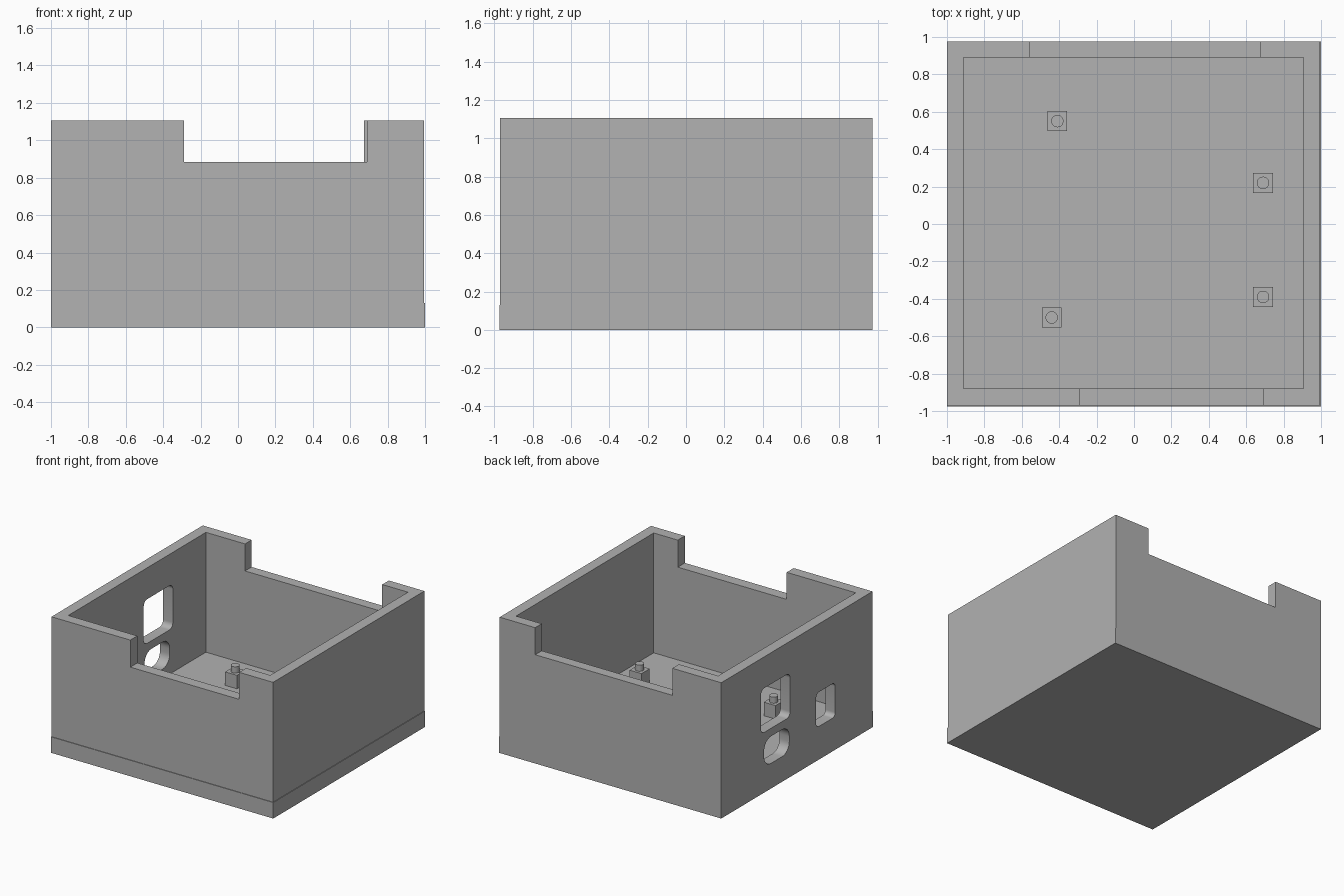
import bpy, bmesh, math

cube = bpy.data.objects.get("Cube")
if cube:
    bpy.data.objects.remove(cube, do_unlink=True)

GREY = (0.445, 0.445, 0.445, 1.0)
grey = bpy.data.materials.new("plain_grey")
grey.use_nodes = True
grey.diffuse_color = GREY
grey.node_tree.nodes["Principled BSDF"].inputs["Base Color"].default_value = GREY

FLOOR, TOP, NOTCH = 0.13, 1.105, 0.885


def finish(name, bm):
    bmesh.ops.recalc_face_normals(bm, faces=bm.faces)
    mesh = bpy.data.meshes.new(name)
    bm.to_mesh(mesh)
    bm.free()
    mesh.materials.append(grey)
    ob = bpy.data.objects.new(name, mesh)
    bpy.context.collection.objects.link(ob)
    return ob


def box(name, x, y, z):
    """Box from three (low, high) ranges."""
    bm = bmesh.new()
    bmesh.ops.create_cube(bm, size=1)
    for v in bm.verts:
        v.co = [r[0] if c < 0 else r[1] for c, r in zip(v.co, (x, y, z))]
    return finish(name, bm)


def rounded_port(name, y, z, radius, steps=8):
    """Rounded rectangle in the side wall plane, extruded through the wall."""
    bm = bmesh.new()
    corners = [(y[1], z[1]), (y[0], z[1]), (y[0], z[0]), (y[1], z[0])]
    mid_y, mid_z = sum(y) / 2, sum(z) / 2
    ring = []
    for i, (cy, cz) in enumerate(corners):
        cy -= math.copysign(radius, cy - mid_y)
        cz -= math.copysign(radius, cz - mid_z)
        for s in range(steps + 1):
            a = (i + s / steps) * math.pi / 2
            ring.append(bm.verts.new((-1.1, cy + radius * math.cos(a),
                                      cz + radius * math.sin(a))))
    face = bm.faces.new(ring)
    side = bmesh.ops.extrude_face_region(bm, geom=[face])["geom"]
    moved = [g for g in side if isinstance(g, bmesh.types.BMVert)]
    bmesh.ops.translate(bm, verts=moved, vec=(0.3, 0, 0))
    return finish(name, bm)


def cut(target, cutter):
    cutter.hide_render = True
    mod = target.modifiers.new("cut", 'BOOLEAN')
    mod.operation, mod.solver, mod.object = 'DIFFERENCE', 'EXACT', cutter
    bpy.context.view_layer.objects.active = target
    bpy.ops.object.modifier_apply(modifier=mod.name)
    bpy.data.objects.remove(cutter, do_unlink=True)


# Base plate, a hair wider than the walls at the front and left
box("base_plate", (-1, 1), (-0.975, 0.975), (0, FLOOR))

# Wall ring with open notches front and back
walls = box("walls", (-1, 0.995), (-0.97, 0.975), (FLOOR, TOP))
cut(walls, box("cavity", (-0.912, 0.907), (-0.88, 0.89), (0, 2)))
cut(walls, box("front_notch", (-0.29, 0.69), (-1.1, -0.8), (NOTCH, 2)))
cut(walls, box("back_notch", (-0.56, 0.675), (0.8, 1.1), (NOTCH, 2)))

# Connector ports in the right wall
cut(walls, rounded_port("large_port", (0.09, 0.465), (0.49, 0.85), 0.045))
cut(walls, rounded_port("oval_port", (0.10, 0.425), (0.205, 0.425), 0.09))
cut(walls, rounded_port("small_port", (-0.49, -0.245), (0.27, 0.55), 0.035))

# Mounting posts with locating pegs
HALF, POST_TOP, PEG_TOP = 0.053, 0.24, 0.29
for i, (x, y) in enumerate([(-0.41, 0.55), (0.69, 0.22), (0.69, -0.39), (-0.44, -0.5)], 1):
    box(f"post_{i}", (x - HALF, x + HALF), (y - HALF, y + HALF), (FLOOR, POST_TOP))
    bm = bmesh.new()
    bmesh.ops.create_cone(bm, cap_ends=True, segments=32, radius1=0.033, radius2=0.033,
                          depth=PEG_TOP - POST_TOP)
    bmesh.ops.translate(bm, verts=bm.verts, vec=(x, y, (PEG_TOP + POST_TOP) / 2))
    finish(f"peg_{i}", bm)

# Smooth only the rounded parts
bpy.ops.object.select_all(action='DESELECT')
for ob in bpy.context.collection.objects:
    if ob.name.startswith(("peg", "walls")):
        ob.select_set(True)
        bpy.context.view_layer.objects.active = ob
bpy.ops.object.shade_smooth_by_angle(angle=math.radians(30))
